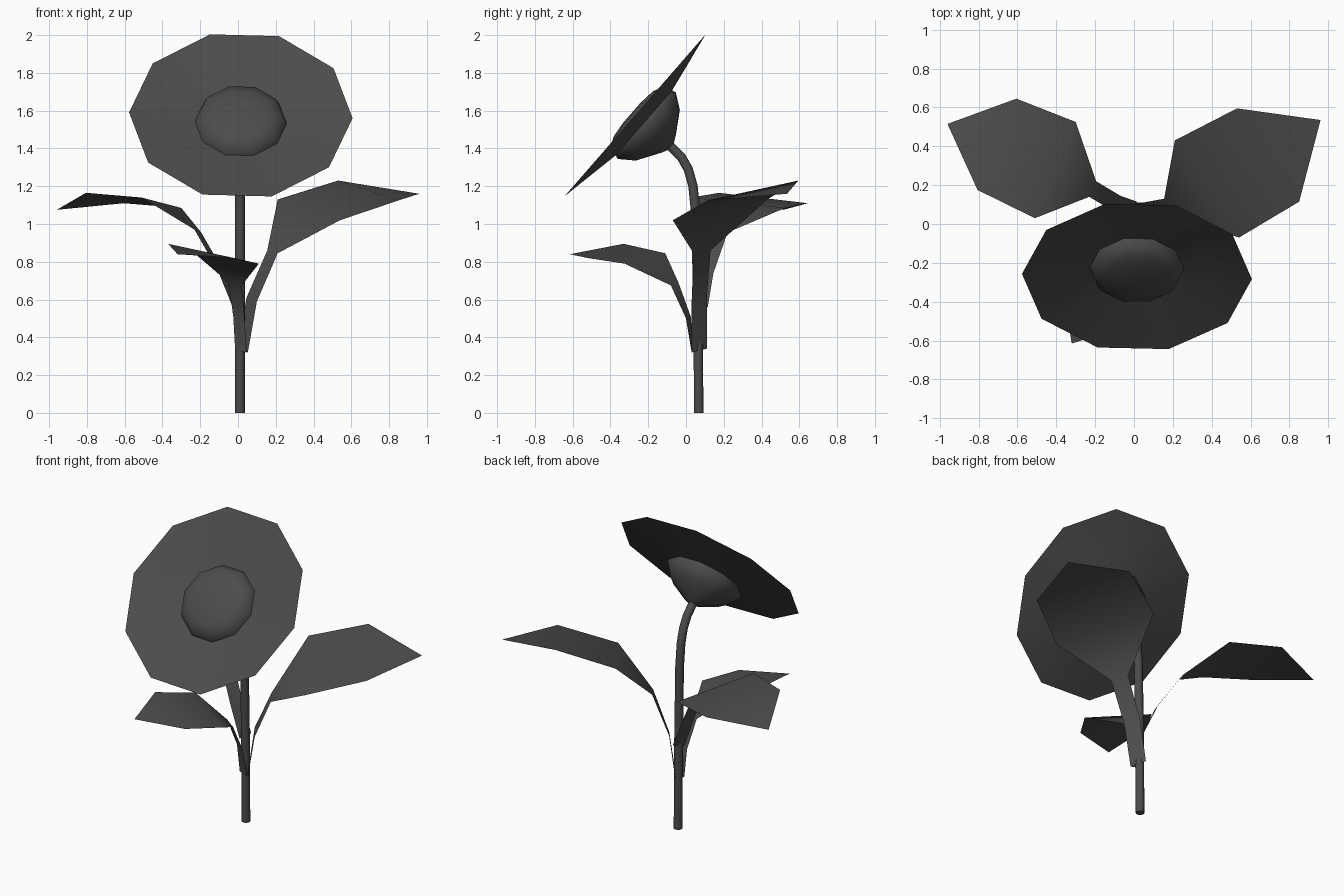
import bpy, bmesh, math
from mathutils import Vector, Matrix

if "Cube" in bpy.data.objects:
    bpy.data.objects.remove(bpy.data.objects["Cube"])

SIDES = 10

dark = bpy.data.materials.new("dark_grey")
dark.diffuse_color = (0.072, 0.072, 0.072, 1)
dark.use_nodes = True
dark.node_tree.nodes["Principled BSDF"].inputs["Base Color"].default_value = dark.diffuse_color

def finish(name, bm):
    me = bpy.data.meshes.new(name)
    bm.normal_update()
    bm.to_mesh(me)
    bm.free()
    me.materials.append(dark)
    ob = bpy.data.objects.new(name, me)
    bpy.context.collection.objects.link(ob)
    bpy.ops.object.select_all(action='DESELECT')
    ob.select_set(True)
    bpy.context.view_layer.objects.active = ob
    bpy.ops.object.shade_smooth_by_angle(angle=math.radians(60))
    return ob

def bridge(bm, a, b):
    n = len(a)
    for i in range(n):
        j = (i + 1) % n
        bm.faces.new((a[i], a[j], b[j], b[i]))

# Flower head frame: local z is the facing direction
side = Vector((1, 0, 0))
facing = Vector((0, -0.754, 0.657)).normalized()
up = facing.cross(side)
head = Matrix((side, up, facing)).transposed().to_4x4()
head.translation = Vector((0.015, -0.27, 1.575))

def head_part(name, profile, cap=False):
    """Revolve (radius, height) points around the flower axis."""
    bm = bmesh.new()
    rings = []
    for r, h in profile:
        ring = []
        for i in range(SIDES):
            a = 2 * math.pi * i / SIDES - math.radians(2)
            ring.append(bm.verts.new(head @ Vector((r * math.cos(a), r * math.sin(a), h))))
        rings.append(ring)
    for a, b in zip(rings, rings[1:]):
        bridge(bm, a, b)
    if cap:
        bm.faces.new(rings[-1])
    return finish(name, bm)

head_part("petals", [(0.235, -0.062), (0.592, 0)])
head_part("seed_disc", [(0.243, -0.056), (0.226, -0.015), (0.165, 0.012), (0.07, 0.022)], cap=True)
head_part("calyx", [(0.028, -0.25), (0.06, -0.235), (0.185, -0.16), (0.243, -0.083), (0.237, -0.06)])

# Stem: tube along a curved path in the yz plane
path = [(0.068, 0), (0.062, 0.6), (0.052, 1.05), (0.037, 1.2), (0.012, 1.29),
        (-0.025, 1.355), (-0.07, 1.4), (-0.105, 1.43)]
bm = bmesh.new()
rings = []
for i, p in enumerate(path):
    p0, p1 = path[max(i - 1, 0)], path[min(i + 1, len(path) - 1)]
    t = Vector((0, p1[0] - p0[0], p1[1] - p0[1])).normalized()
    if i == 0:
        t = Vector((0, 0, 1))
    v = t.cross(side)
    c = Vector((0.01, p[0], p[1]))
    rings.append([bm.verts.new(c + 0.026 * (side * math.cos(a) + v * math.sin(a)))
                  for a in (2 * math.pi * k / SIDES for k in range(SIDES))])
for a, b in zip(rings, rings[1:]):
    bridge(bm, a, b)
bm.faces.new(rings[0][::-1])
finish("stem", bm)

# Leaves: strips of left/right edge pairs ending in a tip
def leaf(name, pairs, tip):
    bm = bmesh.new()
    rows = [(bm.verts.new(p[:3]), bm.verts.new(p[3:])) for p in pairs]
    for a, b in zip(rows, rows[1:]):
        bm.faces.new((a[0], a[1], b[1], b[0]))
    bm.faces.new((rows[-1][0], rows[-1][1], bm.verts.new(tip)))
    return finish(name, bm)

leaf("right_leaf", [(0.0, 0.11, 0.34, 0.052, 0.03, 0.32),
                    (0.045, 0.11, 0.61, 0.10, 0.03, 0.59),
                    (0.155, 0.13, 0.86, 0.21, 0.04, 0.845),
                    (0.21, 0.43, 1.13, 0.54, -0.07, 1.02),
                    (0.53, 0.595, 1.23, 0.85, 0.115, 1.125)], (0.96, 0.535, 1.16))
leaf("left_leaf", [(-0.02, 0.045, 0.54, 0.015, 0.115, 0.56),
                   (-0.105, 0.065, 0.75, -0.07, 0.145, 0.74),
                   (-0.23, 0.14, 0.97, -0.195, 0.22, 0.955),
                   (-0.51, 0.03, 1.14, -0.3, 0.525, 1.085),
                   (-0.805, 0.175, 1.165, -0.605, 0.645, 1.11)], (-0.96, 0.515, 1.075))
leaf("front_leaf", [(0.045, 0.03, 0.32, -0.015, 0.04, 0.33),
                    (0.035, 0.0, 0.5, -0.025, 0.025, 0.51),
                    (0.02, -0.08, 0.675, -0.05, -0.04, 0.69),
                    (0.11, -0.325, 0.79, -0.23, -0.11, 0.845),
                    (-0.02, -0.52, 0.82, -0.37, -0.33, 0.895)], (-0.32, -0.615, 0.84))
